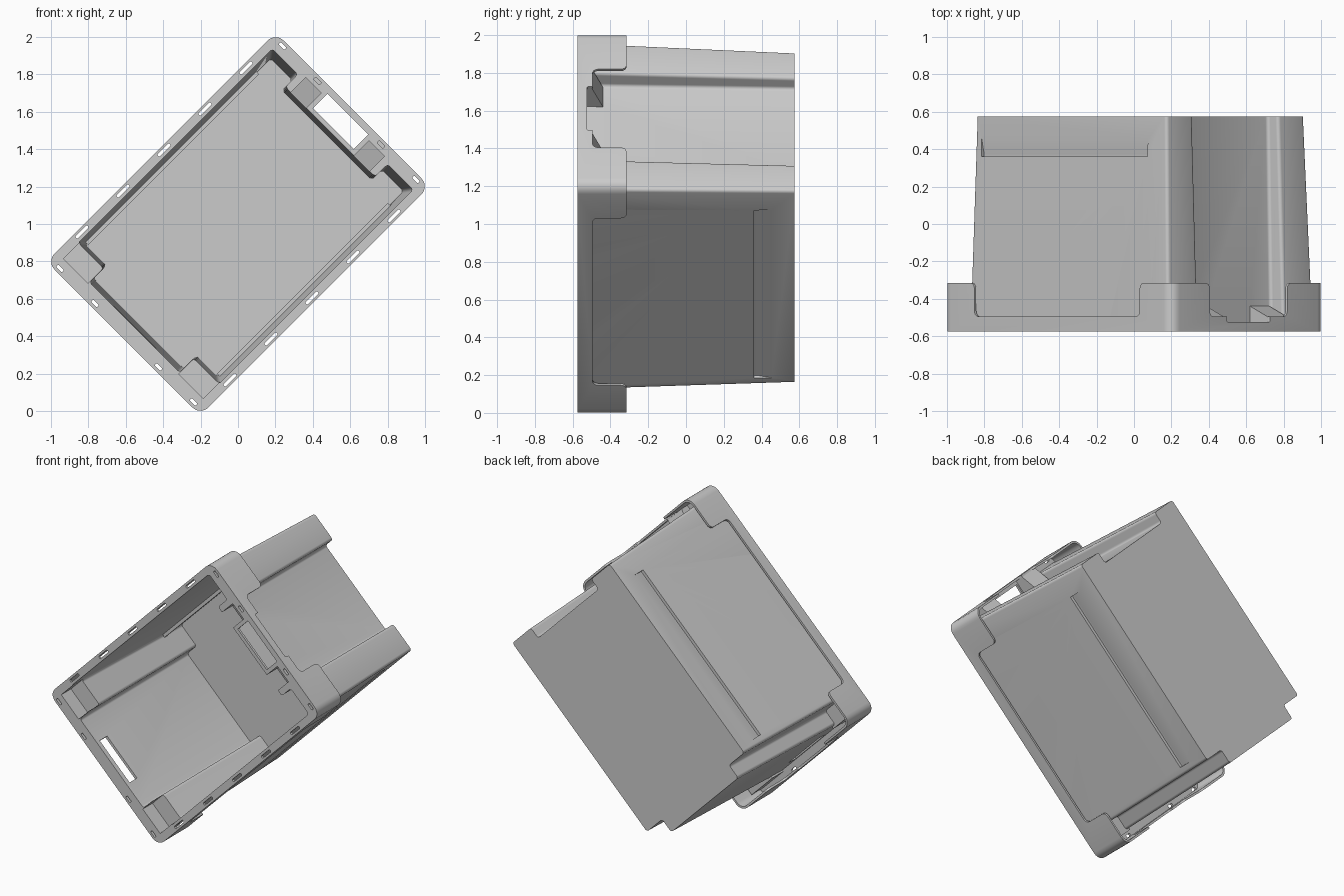
import bpy, bmesh, math
from mathutils import Matrix, Vector

if "Cube" in bpy.data.objects:
    bpy.data.objects.remove(bpy.data.objects["Cube"])

# Built upright in local axes (u long, v short, w up), then tipped into place.
H = 1.15            # crate height
T = 0.018           # wall thickness
U, V = 0.866, 0.582  # rim half sizes


def rounded(pts, r, seg=5):
    """2D polygon with rounded corners; r is one radius or one per corner."""
    out, n = [], len(pts)
    for i, p in enumerate(pts):
        rad = r[i] if isinstance(r, (list, tuple)) else r
        p = Vector(p)
        if rad == 0:
            out.append(p)
            continue
        a = (Vector(pts[i - 1]) - p).normalized() * rad
        b = (Vector(pts[(i + 1) % n]) - p).normalized() * rad
        for k in range(seg + 1):
            t = math.pi / 2 * k / seg
            out.append(p + a * (1 - math.sin(t)) + b * (1 - math.cos(t)))
    return out


def loft(name, low, high, lo, hi, axis='z'):
    put = {'z': lambda p, h: (p[0], p[1], h),
           'y': lambda p, h: (p[0], h, p[1]),
           'x': lambda p, h: (h, p[0], p[1])}[axis]
    bm = bmesh.new()
    a = [bm.verts.new(put(p, lo)) for p in low]
    b = [bm.verts.new(put(p, hi)) for p in high]
    n = len(a)
    for i in range(n):
        j = (i + 1) % n
        bm.faces.new((a[i], a[j], b[j], b[i]))
    bm.faces.new(a[::-1])
    bm.faces.new(b)
    bmesh.ops.recalc_face_normals(bm, faces=bm.faces)
    me = bpy.data.meshes.new(name)
    bm.to_mesh(me)
    bm.free()
    ob = bpy.data.objects.new(name, me)
    bpy.context.collection.objects.link(ob)
    return ob


def prism(pts, lo, hi, axis='z'):
    return loft("cutter", pts, pts, lo, hi, axis)


def box(u0, u1, v0, v1, w0, w1):
    return prism([(u0, v0), (u1, v0), (u1, v1), (u0, v1)], w0, w1)


def rect(a, b, r):
    return rounded([(a, b), (-a, b), (-a, -b), (a, -b)], r)


def combine(ob, tool, op='DIFFERENCE'):
    m = ob.modifiers.new("join", 'BOOLEAN')
    m.operation, m.object, m.solver = op, tool, 'EXACT'
    dg = bpy.context.evaluated_depsgraph_get()
    dg.update()
    me = bpy.data.meshes.new_from_object(ob.evaluated_get(dg))
    ob.modifiers.clear()
    ob.data = me
    bpy.data.objects.remove(tool)


def section(w, t):
    """Nesting body outline: recessed at +u end, stepped corners at -u end."""
    f = w / H
    mix = lambda a, b: a + (b - a) * f
    A, R = mix(.767, .81) - t, mix(.69, .715) - t
    M, C = mix(.77, .80) - t, mix(.672, .695) - t
    B, P, Q = mix(.52, .551) - t, .322 + t, .358 - t
    return rounded([(A, B), (-C, B), (-C, Q), (-M, Q), (-M, -Q), (-C, -Q),
                    (-C, -B), (A, -B), (A, -P), (R, -P), (R, P), (A, P)], .018, 4)


# Outer body and the hollow inside it
crate = loft("crate", section(0, 0), section(H - .005, 0), 0, H - .005)
hollow = loft("hollow", section(.02, T), section(H + .05, T), .02, H + .05)

for s in (1, -1):
    # corner pockets at the -u end
    combine(crate, box(-.81, -.66, *sorted((s * .325, s * .548)), 1.02, H - .006), 'UNION')
    combine(hollow, box(-.792, -.64, *sorted((s * .343, s * .529)), 1.045, H + .04), 'UNION')
    # sloping grip pockets beside the handle slot at the +u end
    combine(crate, prism([(.69, 1.005), (.855, 1.075), (.855, 1.14), (.69, 1.14)],
                         *sorted((s * .165, s * .312)), 'y'), 'UNION')
    combine(hollow, prism([(.66, 1.02), (.81, 1.085), (.81, 1.19), (.66, 1.19)],
                          *sorted((s * .18, s * .298)), 'y'), 'UNION')
    # long shallow grooves low on both long sides
    for ob, t in ((crate, 0), (hollow, T)):
        d = .505 - t
        combine(ob, prism([(s * .6, .118 - t / 2), (s * (.524 - t), .118 - t / 2), (s * d, .2),
                           (s * d, .215 + t / 2), (s * .6, .215 + t / 2)],
                          -.628 - t, .628 + t, 'x'))

# Rim: flange plate with a skirt that drops down at the corners
rim = loft("rim", rect(U, V, .06), rect(U, V, .06), .85, H)
combine(rim, prism(rect(U - .014, V - .014, .048), .8, H - .016))
k = .03
combine(rim, prism(rounded([(-2, .7), (-2, .89), (-.625, .89), (-.625, 1.07),
                            (.625, 1.07), (.625, .89), (2, .89), (2, .7)],
                           [0, 0, k, k, k, k, 0, 0]), -1, 1, 'y'))
combine(rim, prism(rounded([(-2, .7), (-2, .8905), (-.293, .8905), (-.293, 1.07), (-.163, 1.07),
                            (-.163, 1.1), (.163, 1.1), (.163, 1.07), (.293, 1.07),
                            (.293, .8905), (2, .8905), (2, .7)],
                           [0, 0, k, k, 0, .01, .01, 0, k, k, 0, 0]), -1, 1, 'x'))
combine(crate, rim, 'UNION')
combine(crate, hollow)

# Handle slot in the flange (+u) and hand hole in the wall (-u)
combine(crate, box(.722, .83, -.155, .155, 1.08, 1.2))
combine(crate, box(-.84, -.74, -.16, .16, 1.04, 1.118))


# Small drain slots around the rim
def slot(u, v, a, b):
    c = prism([p + Vector((u, v)) for p in rect(a, b, .006)], 1.125, 1.2)
    combine(crate, c)


for s in (1, -1):
    for i in range(-2, 3):
        slot(i * .31, s * .559, .045, .0085)
    for v in (.24, .505):
        for e in (1, -1):
            slot(e * .841, s * v, .0085, .022)

# Tip the crate: opening to -y, turned 45 degrees on its corner
q = math.sqrt(.5)
crate.data.transform(Matrix(((q, -q, 0, 0), (0, 0, -1, H / 2), (q, q, 0, 1), (0, 0, 0, 1))))
bpy.context.view_layer.objects.active = crate
crate.select_set(True)
bpy.ops.object.shade_smooth_by_angle(angle=math.radians(30))
